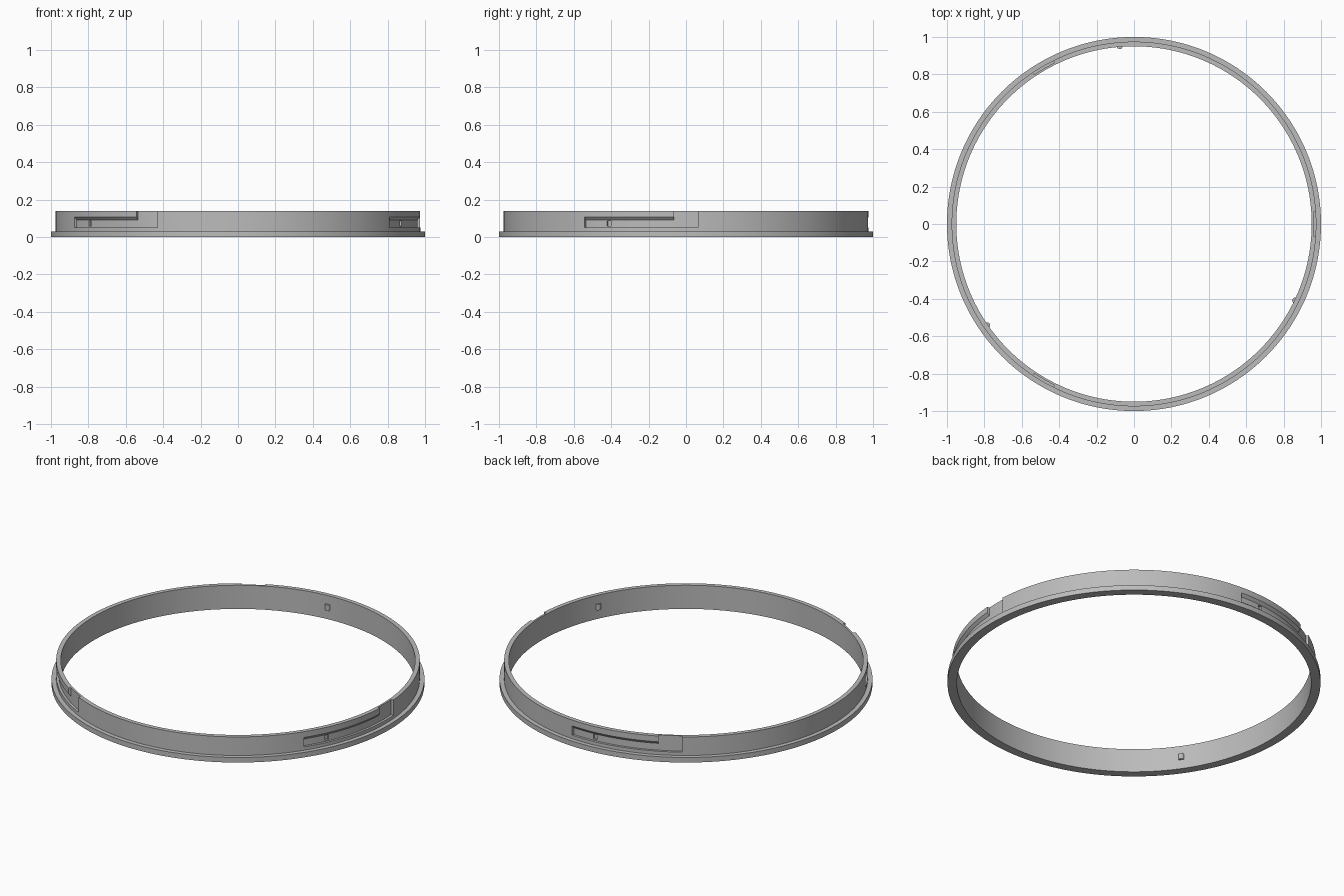
import bpy
import bmesh
from math import sin, cos, radians, tau
from mathutils import Matrix

cube = bpy.data.objects.get("Cube")
if cube:
    bpy.data.objects.remove(cube)

SEGMENTS = 192
STEP = 360 / SEGMENTS
INNER, OUTER, RIM = 0.95, 0.975, 1.0
HEIGHT, RIM_HEIGHT = 0.14, 0.03
FLOOR = 0.961          # radius of the slot floor
SLOT_BOTTOM = 0.05
DETENT_ANGLE = -25.4

grey = bpy.data.materials.new("mid_grey")
grey.use_nodes = True
colour = (0.5, 0.5, 0.5, 1)
grey.diffuse_color = colour
grey.node_tree.nodes["Principled BSDF"].inputs["Base Color"].default_value = colour


def finish(name, bm):
    bmesh.ops.recalc_face_normals(bm, faces=bm.faces)
    mesh = bpy.data.meshes.new(name)
    bm.to_mesh(mesh)
    bm.free()
    mesh.materials.append(grey)
    obj = bpy.data.objects.new(name, mesh)
    bpy.context.collection.objects.link(obj)
    return obj


def sweep(name, profile, start, steps, step=STEP):
    """Sweep an (r, z) profile about z; a full turn closes on itself."""
    bm = bmesh.new()
    full = steps * step >= 360
    rows = []
    for i in range(steps if full else steps + 1):
        a = radians(start + i * step)
        rows.append([bm.verts.new((r * cos(a), r * sin(a), z)) for r, z in profile])
    n = len(profile)
    for i in range(steps):
        a, b = rows[i], rows[(i + 1) % len(rows)]
        for j in range(n):
            k = (j + 1) % n
            bm.faces.new((a[j], b[j], b[k], a[k]))
    if not full:
        bm.faces.new(rows[0])
        bm.faces.new(rows[-1])
    return finish(name, bm)


def box_profile(r0, r1, z0, z1):
    return [(r0, z0), (r1, z0), (r1, z1), (r0, z1)]


def nub(angle):
    """Upright round pin that backs a detent pocket on the inner wall."""
    bm = bmesh.new()
    a = radians(angle)
    place = Matrix.Translation((0.954 * cos(a), 0.954 * sin(a), 0.072))
    bmesh.ops.create_cone(bm, cap_ends=True, segments=16, radius1=0.016,
                          radius2=0.016, depth=0.034, matrix=place)
    return finish("detent_nub", bm)


def combine(target, tool, operation):
    mod = target.modifiers.new(tool.name, 'BOOLEAN')
    mod.operation = operation
    mod.solver = 'EXACT'
    mod.object = tool
    tool.hide_render = True
    bpy.context.view_layer.objects.active = target
    bpy.ops.object.modifier_apply(modifier=mod.name)
    bpy.data.objects.remove(tool)


# Wall with a low outer rim
ring = sweep("locking_ring", [
    (INNER, 0), (RIM, 0), (RIM, RIM_HEIGHT), (OUTER, RIM_HEIGHT),
    (OUTER, HEIGHT), (INNER, HEIGHT)], 0, SEGMENTS)

# Channel has a ceiling that slopes up towards the outside
slope = (0.106 - 0.09) / (OUTER - FLOOR)
channel = [(FLOOR + 0.0003, SLOT_BOTTOM + 0.0003), (0.99, SLOT_BOTTOM + 0.0003),
           (0.99, 0.09 + slope * (0.99 - FLOOR)), (FLOOR + 0.0003, 0.09)]

# Three bayonet slots: inner nub, open entry, channel and detent pocket
for turn in (0, 120, 240):
    combine(ring, nub(turn + DETENT_ANGLE), 'UNION')
    entry = box_profile(FLOOR, 0.99, SLOT_BOTTOM, HEIGHT + 0.05)
    combine(ring, sweep("slot_entry", entry, turn - 2 * STEP, 4), 'DIFFERENCE')
    combine(ring, sweep("slot_channel", channel, turn - 18 * STEP, 17), 'DIFFERENCE')
    pocket = box_profile(0.95, 0.99, 0.058, 0.086)
    combine(ring, sweep("detent_pocket", pocket, turn + DETENT_ANGLE - 0.7, 1, 1.4),
            'DIFFERENCE')

bpy.ops.object.select_all(action='DESELECT')
ring.select_set(True)
bpy.context.view_layer.objects.active = ring
bpy.ops.object.shade_smooth_by_angle(angle=radians(30))
